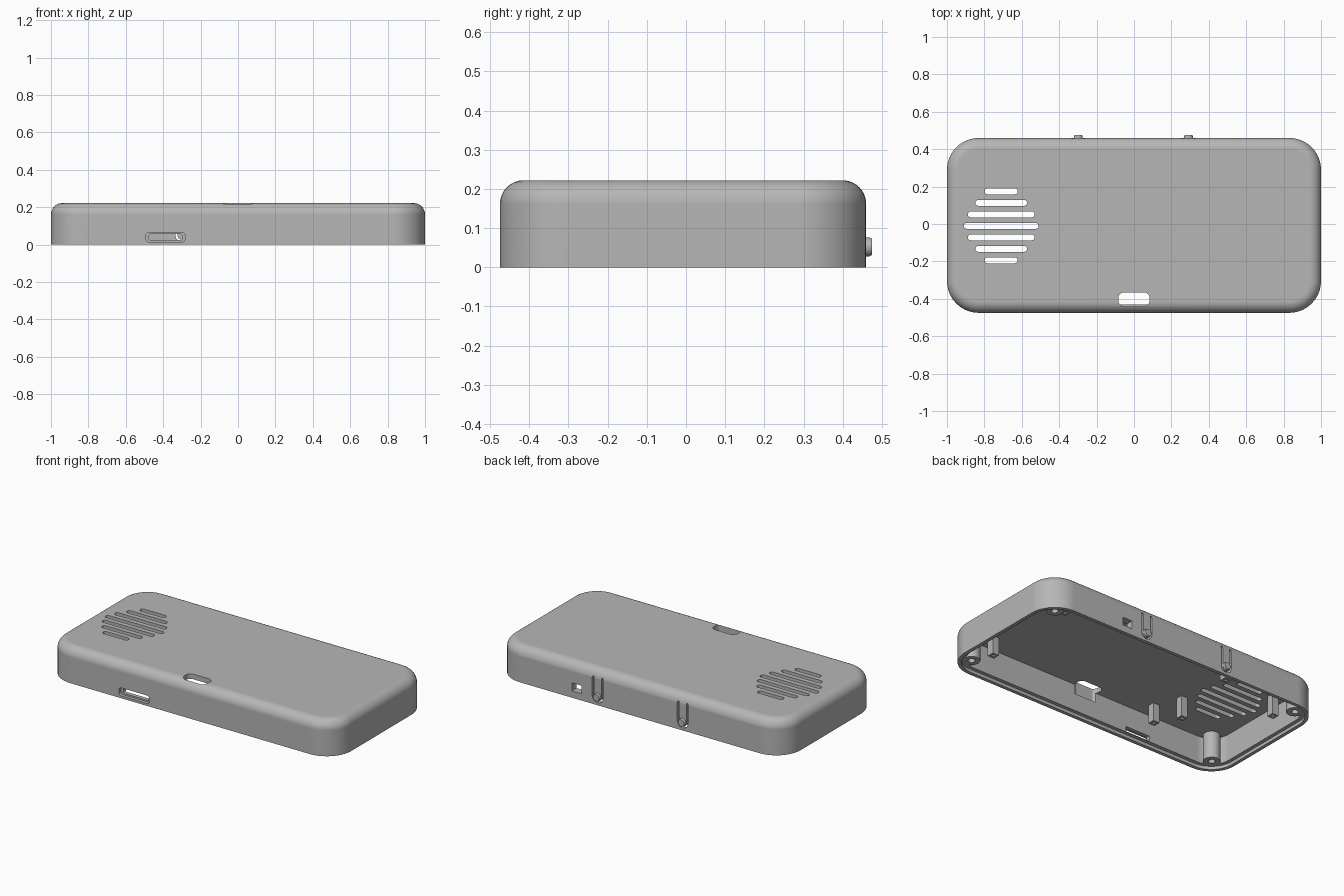
import bpy
import bmesh
from math import sin, cos, pi

cube = bpy.data.objects.get("Cube")
if cube:
    bpy.data.objects.remove(cube, do_unlink=True)

# One grey plastic for everything
grey = bpy.data.materials.new("grey plastic")
grey.use_nodes = True
grey.diffuse_color = (0.47, 0.47, 0.47, 1)
bsdf = grey.node_tree.nodes["Principled BSDF"]
bsdf.inputs["Base Color"].default_value = grey.diffuse_color
bsdf.inputs["Roughness"].default_value = 0.6

CENTRE_Y = -0.0075
HALF_X, HALF_Y = 1.0, 0.4675
HEIGHT, CORNER, FILLET = 0.222, 0.17, 0.06
WALL, CEILING = 0.045, 0.19


def rounded_rect(cx, cy, hx, hy, r, steps=10):
    """2D outline of a rounded rectangle."""
    pts = []
    for k, (sx, sy) in enumerate([(1, 1), (-1, 1), (-1, -1), (1, -1)]):
        for i in range(steps + 1):
            a = (k + i / steps) * pi / 2
            pts.append((cx + sx * (hx - r) + r * cos(a),
                        cy + sy * (hy - r) + r * sin(a)))
    return pts


def circle(cx, cy, r, n):
    return [(cx + r * cos(2 * pi * (i + .5) / n),
             cy + r * sin(2 * pi * (i + .5) / n)) for i in range(n)]


def loft(name, rings, along_y=False):
    """Closed solid through (outline, level) rings, capped at both ends."""
    bm = bmesh.new()
    loops = []
    for pts, level in rings:
        loops.append([bm.verts.new((a, level, b) if along_y else (a, b, level))
                      for a, b in pts])
    for low, high in zip(loops, loops[1:]):
        n = len(low)
        for i in range(n):
            j = (i + 1) % n
            bm.faces.new((low[i], low[j], high[j], high[i]))
    bm.faces.new(loops[0])
    bm.faces.new(loops[-1])
    bmesh.ops.remove_doubles(bm, verts=bm.verts, dist=1e-6)
    bmesh.ops.recalc_face_normals(bm, faces=bm.faces)
    mesh = bpy.data.meshes.new(name)
    bm.to_mesh(mesh)
    bm.free()
    mesh.materials.append(grey)
    obj = bpy.data.objects.new(name, mesh)
    bpy.context.collection.objects.link(obj)
    return obj


def activate(obj):
    bpy.ops.object.select_all(action='DESELECT')
    obj.select_set(True)
    bpy.context.view_layer.objects.active = obj


def smooth(obj):
    activate(obj)
    bpy.ops.object.shade_smooth_by_angle(angle=pi / 6)
    mod = obj.modifiers.new("flat caps", 'WEIGHTED_NORMAL')
    mod.keep_sharp = True


def tube(name, x, y, outer, inner, low, high, n):
    """Hollow post hanging from the ceiling, open at its lower end."""
    out, hole = circle(x, y, outer, n), circle(x, y, inner, n)
    obj = loft(name, [(out, high), (out, low), (hole, low), (hole, high - .02)])
    smooth(obj)


def case_ring(inset, level):
    return (rounded_rect(0, CENTRE_Y, HALF_X - inset, HALF_Y - inset,
                         CORNER - inset), level)


# Hollow case: inner ceiling, inner wall, stepped rim, outer wall, rounded top
rings = [case_ring(WALL, CEILING), case_ring(WALL, .02),
         case_ring(.022, .02), case_ring(.022, 0), case_ring(0, 0)]
for i in range(9):
    a = i / 8 * pi / 2
    rings.append(case_ring(FILLET * (1 - cos(a)),
                           HEIGHT - FILLET * (1 - sin(a))))
case = loft("case_shell", rings)

cutters = []

# Speaker grille slots, mirrored about the middle slot
for row, half in enumerate([.2, .178, .138, .088]):
    for side in ([1] if row == 0 else [1, -1]):
        slot = rounded_rect(-.71, -.01 + side * row * .0615, half, .0155, .015)
        cutters.append(loft("grille_cutter", [(slot, .15), (slot, .3)]))

# Oblong opening in the top
opening = rounded_rect(0, -.403, .083, .038, .03)
cutters.append(loft("opening_cutter", [(opening, .13), (opening, .3)]))

# Front port: shallow recess around a through slot
recess = rounded_rect(-.388, .04, .104, .025, .015)
cutters.append(loft("recess_cutter", [(recess, -.6), (recess, -.455)], True))
port = rounded_rect(-.388, .04, .088, .016, .008)
cutters.append(loft("port_cutter", [(port, -.6), (port, -.4)], True))

# Small back window
window = rounded_rect(.435, .068, .034, .025, .003)
cutters.append(loft("window_cutter", [(window, .38), (window, .6)], True))

# U-shaped gaps that free the two button arms
BUTTONS = (-.298, .291)
BUTTON_Z, ARM_TOP = .052, .175
for x in BUTTONS:
    def u_path(r):
        arc = [(x - r * cos(pi * i / 12), BUTTON_Z - r * sin(pi * i / 12))
               for i in range(13)]
        return [(x - r, ARM_TOP)] + arc + [(x + r, ARM_TOP)]
    gap = u_path(.037) + u_path(.026)[::-1]
    cutters.append(loft("arm_gap_cutter", [(gap, .38), (gap, .6)], True))

for cutter in cutters:
    cutter.hide_render = True
    activate(case)
    mod = case.modifiers.new("cut", 'BOOLEAN')
    mod.operation = 'DIFFERENCE'
    mod.solver = 'EXACT'
    mod.object = cutter
    bpy.ops.object.modifier_apply(modifier=mod.name)
    bpy.data.objects.remove(cutter, do_unlink=True)
smooth(case)

# Round button caps on the arms
for x in BUTTONS:
    button = loft("back_button", [(circle(x, BUTTON_Z, .024, 32), .43),
                                  (circle(x, BUTTON_Z, .024, 32), .468),
                                  (circle(x, BUTTON_Z, .021, 32), .475)], True)
    smooth(button)

# Screw bosses in the corners
for x in (-.89, .89):
    for y in (-.375, .36):
        tube("screw_boss", x, y, .05, .02, .02, CEILING + .01, 32)

# Square board posts and the two speaker posts
for x in (-.42, .77):
    for y in (-.325, .31):
        tube("board_post", x, y, .032, .014, .075, CEILING + .01, 4)
for x, y in ((-.49, -.16), (-.87, .19)):
    tube("speaker_post", x, y, .032, .014, .06, CEILING + .01, 4)
